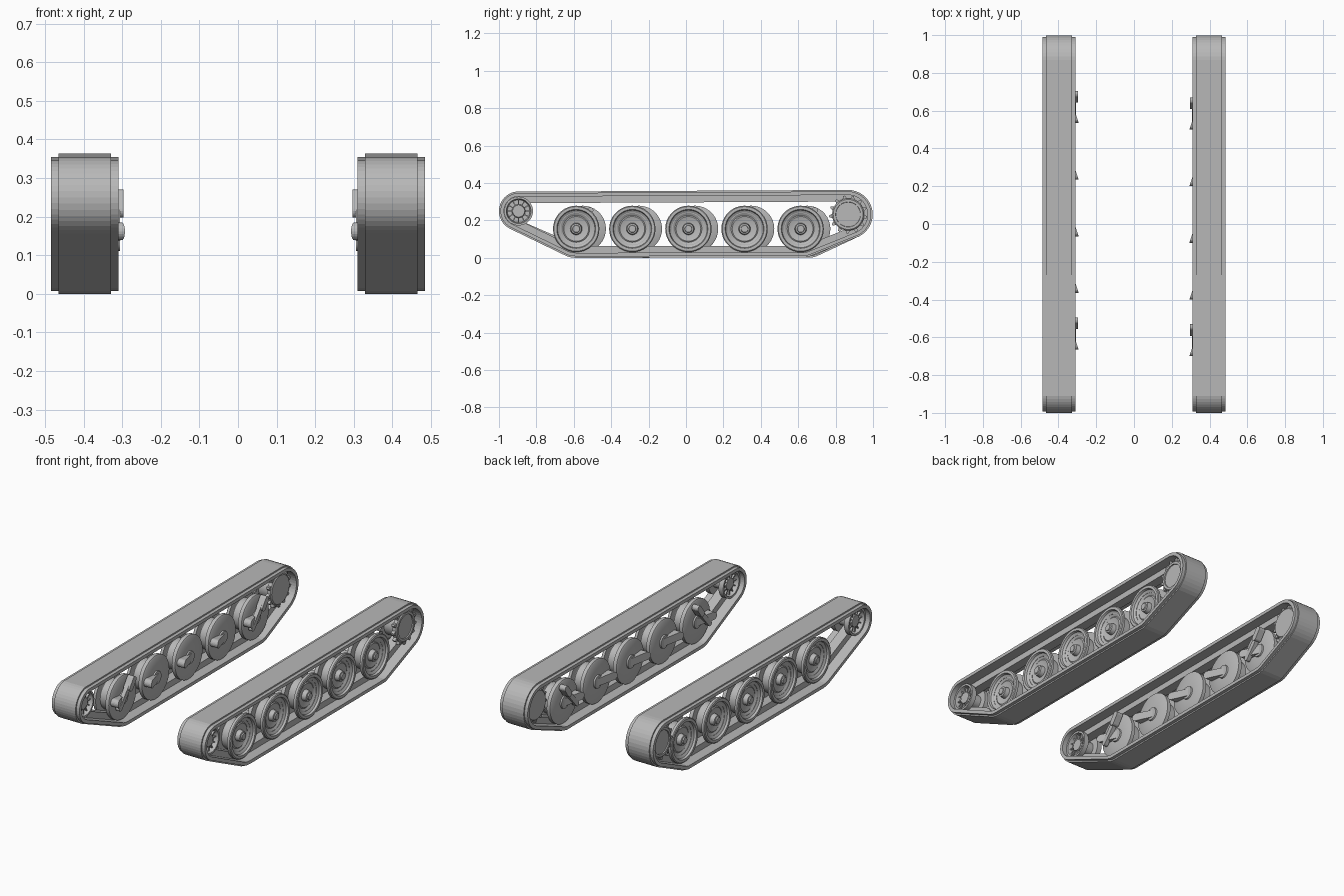
import bpy, bmesh
from math import sin, cos, tau

cube = bpy.data.objects.get("Cube")
if cube:
    bpy.data.objects.remove(cube)

grey = bpy.data.materials.new("steel_grey")
grey.use_nodes = True
GREY = (0.48, 0.48, 0.48, 1)
grey.diffuse_color = GREY
grey.node_tree.nodes["Principled BSDF"].inputs["Base Color"].default_value = GREY

TRACK_X = 0.3975       # centre line of each track
WHEEL_Z = 0.155
WHEEL_R = 0.124
IDLER = (-0.895, 0.25)
SPROCKET = (0.867, 0.232)


def finish(name, bm, smooth=False):
    bmesh.ops.remove_doubles(bm, verts=bm.verts, dist=1e-5)
    bmesh.ops.recalc_face_normals(bm, faces=bm.faces)
    mesh = bpy.data.meshes.new(name)
    bm.to_mesh(mesh)
    bm.free()
    mesh.materials.append(grey)
    obj = bpy.data.objects.new(name, mesh)
    bpy.context.collection.objects.link(obj)
    if smooth:
        bpy.ops.object.select_all(action='DESELECT')
        obj.select_set(True)
        bpy.context.view_layer.objects.active = obj
        bpy.ops.object.shade_smooth_by_angle(angle=0.6)


def belt(circles, inset=0, steps=40):
    """Outline of a belt pulled round circles given as (y, z, radius)."""
    pts = []
    for i in range(steps):
        u, v = cos(tau * i / steps), sin(tau * i / steps)
        y, z, r = max(circles, key=lambda c: c[0] * u + c[1] * v + c[2])
        pts.append((y + (r - inset) * u, z + (r - inset) * v))
    return pts


def bridge(bm, rings, closed=False):
    n = len(rings[0])
    pairs = list(zip(rings, rings[1:]))
    if closed:
        pairs.append((rings[-1], rings[0]))
    for a, b in pairs:
        for i in range(n):
            j = (i + 1) % n
            bm.faces.new((a[i], a[j], b[j], b[i]))


def prism(name, pts, x0, x1, side, slope=0):
    """Plate in the side plane; slope slants its inner face lengthwise."""
    bm = bmesh.new()
    ref = min(p[0] for p in pts)
    rings = [[bm.verts.new((side * (x0 + slope * (y - ref)), y, z)) for y, z in pts],
             [bm.verts.new((side * x1, y, z)) for y, z in pts]]
    bridge(bm, rings)
    for ring in rings:
        bm.faces.new(ring)
    finish(name, bm)


def lathe(name, profile, centre, side, steps=36):
    """Turn (offset, radius) points round a crosswise axle."""
    bm = bmesh.new()
    rings = []
    for x, r in profile:
        rings.append([bm.verts.new((side * (TRACK_X + x),
                                    centre[0] + r * cos(tau * i / steps),
                                    centre[1] + r * sin(tau * i / steps)))
                      for i in range(steps)])
    bridge(bm, rings)
    bm.faces.new(rings[0])
    bm.faces.new(rings[-1])
    finish(name, bm, True)


def gear(centre, teeth, root, tip):
    pts = []
    for t in range(teeth):
        for frac, r in ((0, root), (0.4, root), (0.6, tip), (0.8, tip)):
            a = tau * (t + frac) / teeth
            pts.append((centre[0] + r * cos(a), centre[1] + r * sin(a)))
    return pts


# Cross-section of the track belt: (offset across, depth below the outer surface)
half_belt = [(0.068, 0), (0.068, 0.008), (0.0875, 0.008), (0.0875, 0.027),
             (0.028, 0.027), (0.028, 0.062)]
belt_section = half_belt + [(-x, d) for x, d in reversed(half_belt)]

# Road wheel from the flat inner face to the dished outer face and hub
wheel_profile = [(-0.064, 0.03), (-0.064, 0.036), (-0.056, 0.038), (-0.056, 0.118),
                 (-0.052, WHEEL_R), (-0.031, WHEEL_R), (-0.031, 0.085),
                 (0.031, 0.085), (0.031, WHEEL_R), (0.046, WHEEL_R),
                 (0.05, 0.119), (0.05, 0.104), (0.038, 0.1), (0.022, 0.072),
                 (0.026, 0.066), (0.018, 0.04), (0.018, 0.032), (0.044, 0.028),
                 (0.046, 0.02), (0.052, 0.018), (0.052, 0.01)]

# Idler: matching cups on both sides of a narrow waist
idler_half = [(0.031, 0.04), (0.031, 0.077), (0.06, 0.077), (0.06, 0.066),
              (0.034, 0.06), (0.034, 0.036), (0.05, 0.032), (0.05, 0.012)]
idler_profile = [(-x, r) for x, r in reversed(idler_half)] + idler_half

# Sprocket: plain inner face, ringed outer face
sprocket_profile = [(-0.06, 0.01), (-0.06, 0.08), (-0.055, 0.086), (-0.033, 0.086),
                    (-0.033, 0.066), (0.033, 0.066), (0.033, 0.086), (0.055, 0.086),
                    (0.06, 0.08), (0.06, 0.067), (0.042, 0.063), (0.042, 0.055),
                    (0.054, 0.05), (0.054, 0.012)]

for side, label, shift in ((1, "left", 0), (-1, "right", 0.035)):
    wheels = [-0.587 + 0.3 * i + shift for i in range(5)]

    # Track belt
    path = [(*IDLER, 0.105), (*SPROCKET, 0.131),
            (wheels[0], WHEEL_Z, WHEEL_Z), (wheels[-1], WHEEL_Z, WHEEL_Z)]
    bm = bmesh.new()
    rings = [[bm.verts.new((side * (TRACK_X + x), y, z)) for y, z in belt(path, d)]
             for x, d in belt_section]
    bridge(bm, rings, closed=True)
    finish(label + "_track_belt", bm)

    # Road wheels with trailing arms
    for n, y in enumerate(wheels):
        lathe(f"{label}_road_wheel_{n + 1}", wheel_profile, (y, WHEEL_Z), side)
        arm = belt([(y, WHEEL_Z, 0.022), (y - 0.09, 0.162, 0.023)], steps=20)
        prism(f"{label}_suspension_arm_{n + 1}", arm, 0.293, 0.35, side, slope=0.33)
        # Dampers on the first and last wheels
        if n in (0, 4):
            low, high = (y - 0.07, 0.125), (y + 0.04, 0.254)
            rod = belt([(*low, 0.014), (*high, 0.014)], steps=16)
            prism(f"{label}_damper_rod_{n + 1}", rod, 0.306, 0.33, side)
            body = belt([(y + 0.012, 0.215, 0.017), (*high, 0.017)], steps=16)
            prism(f"{label}_damper_body_{n + 1}", body, 0.296, 0.335, side)

    # Front idler with ribs inside its rims
    lathe(label + "_idler", idler_profile, IDLER, side)
    for face in (-1, 1):
        for k in range(12):
            u, v = cos(tau * k / 12), sin(tau * k / 12)
            rib = [(IDLER[0] + r * u - w * v, IDLER[1] + r * v + w * u)
                   for r, w in ((0.03, -0.003), (0.068, -0.003),
                                (0.068, 0.003), (0.03, 0.003))]
            prism(f"{label}_idler_rib", rib, TRACK_X + face * 0.032,
                  TRACK_X + face * 0.046, side)

    # Rear drive sprocket with two toothed rings
    lathe(label + "_sprocket", sprocket_profile, SPROCKET, side)
    for x in (-0.044, 0.044):
        prism(label + "_sprocket_teeth", gear(SPROCKET, 13, 0.084, 0.102),
              TRACK_X + x - 0.01, TRACK_X + x + 0.01, side)
